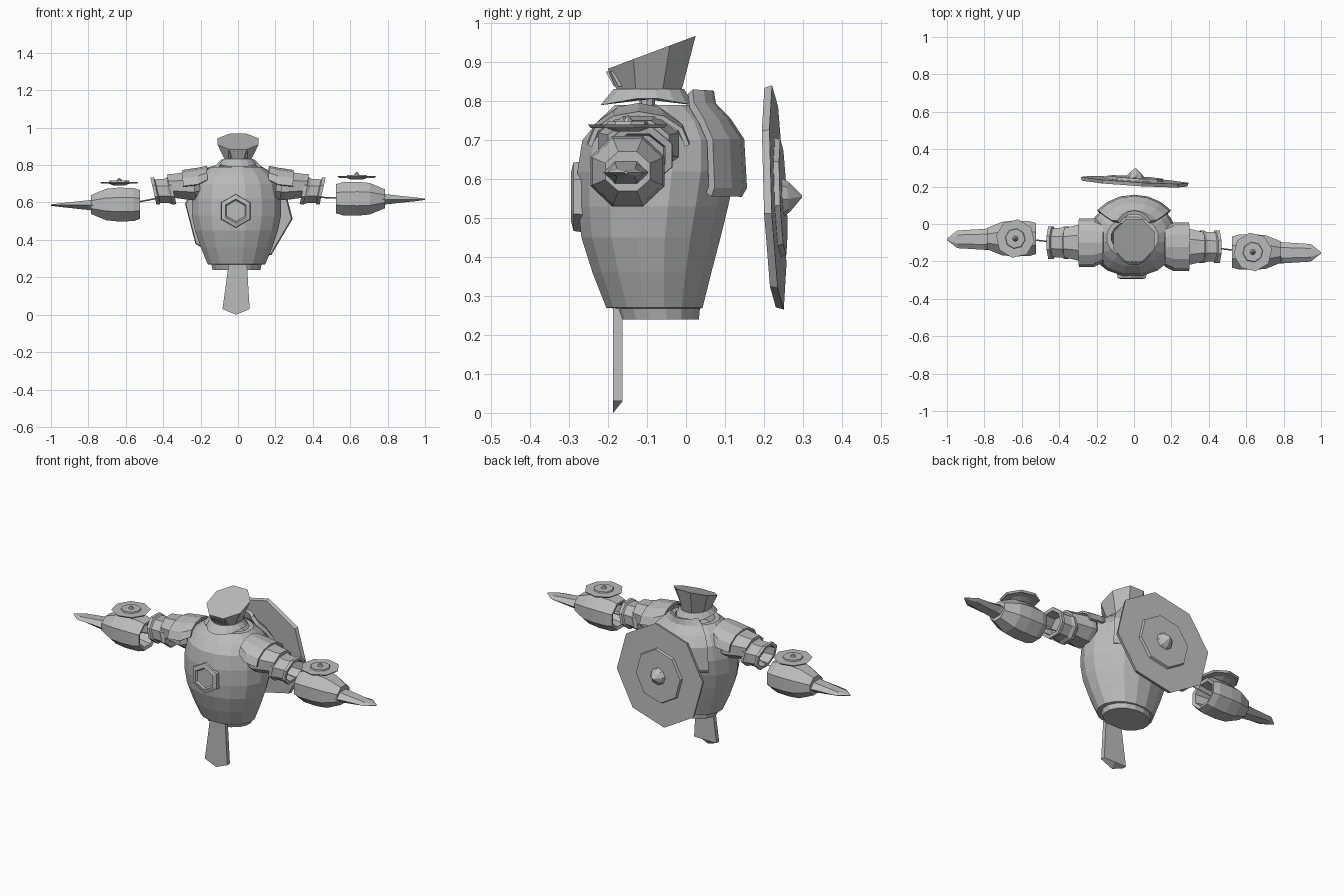
import bpy, bmesh
from math import sin, cos, pi, radians
from mathutils import Matrix, Vector

cube = bpy.data.objects.get("Cube")
if cube:
    bpy.data.objects.remove(cube)

grey = bpy.data.materials.new("plain grey")
grey.use_nodes = True
grey.diffuse_color = (0.5, 0.5, 0.5, 1)
grey.node_tree.nodes["Principled BSDF"].inputs["Base Color"].default_value = (0.5, 0.5, 0.5, 1)


def loft(name, rings, closed=True, caps=True, matrix=None):
    """Skin a list of equal-length point rings."""
    bm = bmesh.new()
    rows = [[bm.verts.new(p) for p in ring] for ring in rings]
    n = len(rows[0])
    for a, b in zip(rows, rows[1:]):
        for i in range(n if closed else n - 1):
            j = (i + 1) % n
            bm.faces.new((a[i], a[j], b[j], b[i]))
    if closed and caps:
        bm.faces.new(rows[0][::-1])
        bm.faces.new(rows[-1])
    if matrix:
        bm.transform(matrix)
    bmesh.ops.recalc_face_normals(bm, faces=bm.faces)
    mesh = bpy.data.meshes.new(name)
    bm.to_mesh(mesh)
    bm.free()
    obj = bpy.data.objects.new(name, mesh)
    bpy.context.collection.objects.link(obj)
    mesh.materials.append(grey)
    return obj


def thicken(obj, amount, offset=-1):
    mod = obj.modifiers.new("thickness", 'SOLIDIFY')
    mod.thickness, mod.offset = amount, offset


def flat_ring(z, rx, front, back, n=16, x=0.0, turn=0.5):
    """Horizontal oval given by half width and its front and back limits."""
    cy, ry = (front + back) / 2, (back - front) / 2
    angles = [2 * pi * (i + turn) / n for i in range(n)]
    return [Vector((x + rx * cos(a), cy + ry * sin(a), z)) for a in angles]


def side_ring(x, ry, rz, n=8, lean=0.0, turn=0.5):
    """Upright oval across the x axis; lean shifts the top outwards."""
    angles = [2 * pi * (i + turn) / n for i in range(n)]
    return [Vector((x + lean * rz * sin(a), ry * cos(a), rz * sin(a))) for a in angles]


def turned(name, profile, matrix, n=8, turn=0.0):
    """Low-poly turned part around local z from (radius, height) pairs."""
    return loft(name, [flat_ring(z, r, -r, r, n, 0, turn) for r, z in profile], matrix=matrix)


# barrel body with lip at the foot and sunken neck
body = [(.24, .13, -.175, .035), (.268, .137, -.185, .038), (.27, .157, -.207, .045),
        (.36, .195, -.243, .068), (.45, .226, -.272, .092), (.53, .243, -.281, .112),
        (.62, .243, -.283, .13), (.70, .226, -.27, .126), (.75, .19, -.228, .092),
        (.79, .14, -.185, .04), (.79, .115, -.16, .018), (.74, .105, -.15, .01)]
loft("body", [flat_ring(z, r, f, b, 16, -.008) for z, r, f, b in body])

# raised mantle over the upper back
mantle = [(.56, .242, .135), (.58, .25, .147), (.70, .236, .14), (.75, .2, .106),
          (.79, .15, .068), (.825, .11, .062)]
rows = []
for z, rx, back in mantle:
    cy = -.08
    rows.append([Vector((rx * cos(a), cy + (back - cy) * sin(a), z))
                 for a in [radians(40 + 100 * i / 6) for i in range(7)]])
thicken(loft("back_mantle", rows, closed=False), .02, 0)

# hexagonal chest badge: a raised rim around a sunken centre
badge = Matrix.Translation((-.012, -.255, .555)) @ Matrix.Rotation(pi / 2, 4, 'X')
turned("chest_badge", [(.092, 0), (.088, .034), (.064, .04), (.056, .03)], badge, 6, .5)

# hanging tail plate
tail = []
for y, cut in ((-.187, 0), (-.163, .03)):
    tail.append([Vector(p) for p in ((-.05, y, .27), (.048, y, .27), (.062, y, .03),
                                     (-.01, y, cut), (-.083, y, .03))])
loft("tail_plate", tail)

# head: flared skirt, narrow waist, slanted flared top
turned("neck", [(.02, .73), (.02, .83)], Matrix.Translation((0, -.1, 0)))
skirt = flat_ring(.79, .103, -.222, .022)
for p in skirt:
    p.z = .812 - .022 * abs(p.y + .1) / .12
crown = flat_ring(0, .118, -.21, .034, 8)
for p in crown:
    p.z = .88 + (p.y + .21) * .375
loft("head_skirt", [skirt, flat_ring(.832, .08, -.187, -.003)])
loft("head_top", [flat_ring(.83, .077, -.185, -.004, 8), crown])

# visor bars on the face
for i in range(5):
    x = (i - 2) * .022
    y = -.181 + .012 * max(0, abs(i - 2) - 1)
    bar = [[Vector((x + dx, y0 + dy, z)) for dx, dy in
            ((-.006, 0), (.006, 0), (.006, .009), (-.006, .009))]
           for z, y0 in ((.838, y - .004), (.876, y - .025))]
    loft("visor_bar", bar)

# tilted octagonal disc behind the back, hub pointing backwards
shield = (Matrix.Translation((.004, .228, .553)) @ Matrix.Rotation(radians(-3.5), 4, 'Z')
          @ Matrix.Rotation(radians(2.5), 4, 'X') @ Matrix.Rotation(-pi / 2, 4, 'X'))
turned("shield_disc", [(.285, -.012), (.291, .008)], shield, 8, .18)
turned("shield_plate", [(.155, .006), (.15, .022)], shield, 8, .18)
turned("shield_hub", [(.05, .02), (.04, .036), (.003, .07)], shield, 8, .18)

# arms, built pointing to +x and mirrored
for side, label, hand_y, hand_z in ((1, "left", -.15, .62), (-1, "right", -.078, .589)):
    flip = Matrix.Scale(side, 4, (1, 0, 0))

    def place(y, z, x=0.0):
        return flip @ Matrix.Translation((x, y, z))

    arm_y = -.122 if side > 0 else -.1
    # upper arm sleeve
    sleeve = [(.205, .085, .065), (.235, .112, .082), (.26, .112, .082), (.34, .092, .07),
              (.37, .085, .068)]
    loft(label + "_upper_arm", [side_ring(x, ry, rz, lean=.15) for x, ry, rz in sleeve],
         matrix=place(arm_y, .688))
    # hollow cuff
    cuff = [(.345, .09, .075), (.365, .095, .079), (.38, .087, .07), (.43, .083, .068),
            (.435, .093, .078), (.452, .093, .078), (.452, .074, .06), (.39, .07, .055)]
    loft(label + "_cuff", [side_ring(x, ry, rz, lean=.22) for x, ry, rz in cuff],
         matrix=place(arm_y, .661))
    # shoulder pad arching over the sleeve
    pad = []
    for x, ry, rz, z in ((.165, .1, .07, .72), (.215, .125, .085, .695), (.295, .125, .082, .686)):
        pad.append([Vector((x, ry * cos(a), z + rz * sin(a)))
                    for a in [radians(i * 30) for i in range(7)]])
    thicken(loft(label + "_shoulder_pad", pad, closed=False, matrix=place(arm_y, 0)), .012, 0)
    # thin rod from cuff to hand
    rod = [[Vector((x, y + .004 * cos(a), z + .004 * sin(a)))
            for a in (0, pi / 2, pi, 3 * pi / 2)]
           for x, y, z in ((.39, arm_y, .63), (.61, hand_y, hand_z))]
    loft(label + "_rod", rod, matrix=flip)
    # hollow barrel hand
    hand = [(.62, .055, .05), (.53, .072, .066), (.525, .09, .084), (.56, .101, .096),
            (.64, .103, .098), (.705, .097, .091), (.785, .062, .055)]
    loft(label + "_hand", [side_ring(x, ry, rz) for x, ry, rz in hand],
         matrix=place(hand_y, hand_z))
    # blade
    blade = [(.75, .06, .038), (.80, .056, .03), (.945, .047, .012), (1.0, .004, .004)]
    loft(label + "_blade", [side_ring(x, ry, rz, 6, turn=0) for x, ry, rz in blade],
         matrix=place(hand_y - .004, hand_z - .003))
    # small spinner above the hand
    top = place(hand_y, hand_z + .118, .635)
    turned(label + "_spinner_disc", [(.096, -.006), (.104, .003)], top, 8, .2)
    turned(label + "_spinner_plate", [(.055, .002), (.052, .01)], top, 8, .2)
    turned(label + "_spinner_tip", [(.016, .009), (.003, .025)], top, 8, .2)
    turned(label + "_spinner_under", [(.03, -.016), (.06, -.005)], top, 8, .2)
